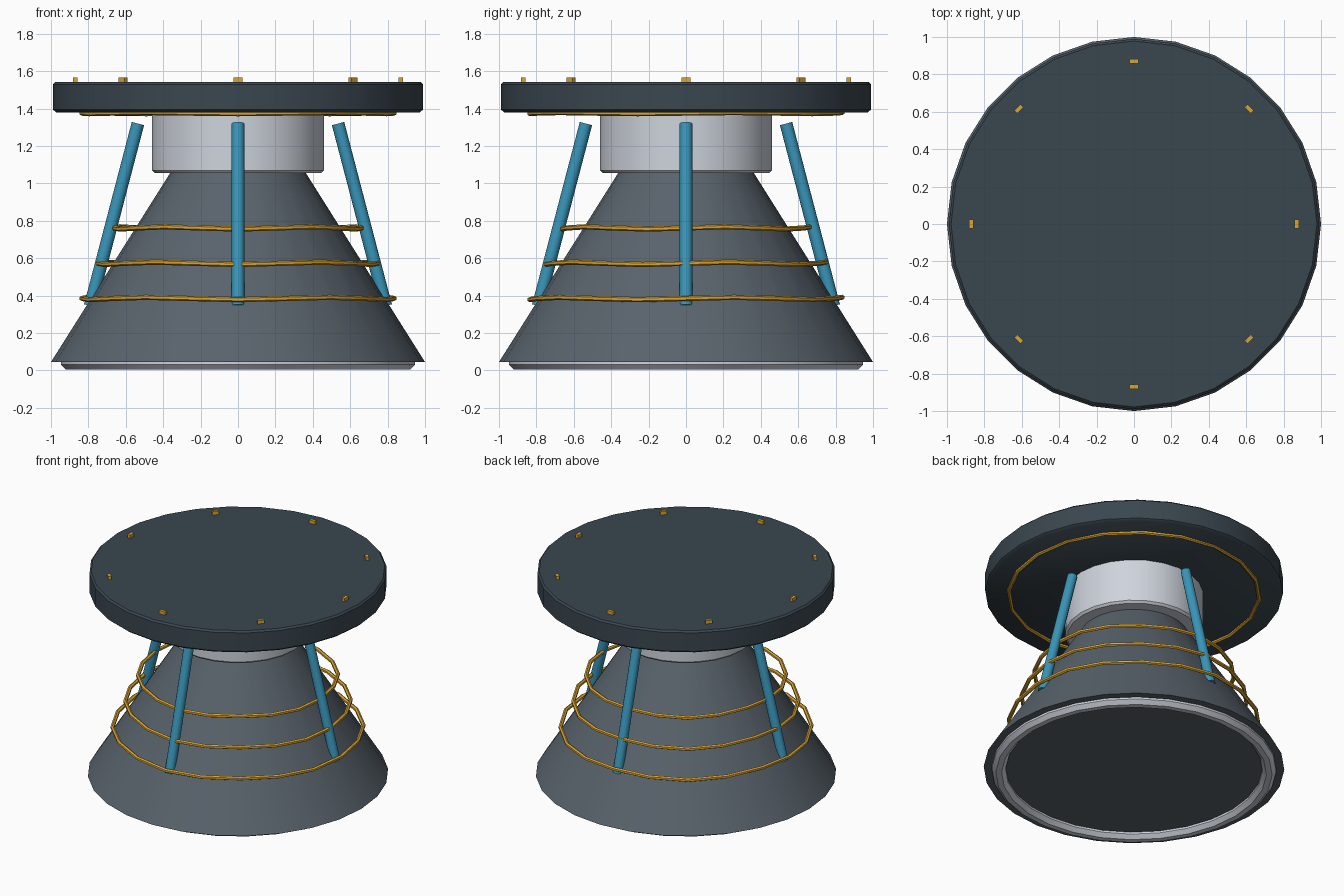
import bpy, bmesh
from math import sin, cos, pi, radians
from mathutils import Vector

if "Cube" in bpy.data.objects:
    bpy.data.objects.remove(bpy.data.objects["Cube"])


def material(name, rgb):
    m = bpy.data.materials.new(name)
    m.diffuse_color = (*rgb, 1)
    m.use_nodes = True
    m.node_tree.nodes["Principled BSDF"].inputs["Base Color"].default_value = m.diffuse_color
    return m


DARK = material("dark_slate", (0.042, 0.062, 0.078))
SLATE = material("slate", (0.10, 0.125, 0.15))
PALE = material("pale_grey", (0.62, 0.66, 0.72))
BLUE = material("blue", (0.04, 0.30, 0.48))
GOLD = material("gold", (0.70, 0.38, 0.035))


def finish(name, bm, mat, angle=None):
    bmesh.ops.recalc_face_normals(bm, faces=bm.faces)
    me = bpy.data.meshes.new(name)
    bm.to_mesh(me)
    bm.free()
    ob = bpy.data.objects.new(name, me)
    bpy.context.collection.objects.link(ob)
    me.materials.append(mat)
    if angle:
        bpy.ops.object.select_all(action='DESELECT')
        ob.select_set(True)
        bpy.context.view_layer.objects.active = ob
        bpy.ops.object.shade_smooth_by_angle(angle=radians(angle))
    return ob


def lathe(name, profile, sides, mat, angle=40):
    """Solid of revolution from (radius, z) points, capped at both ends."""
    bm = bmesh.new()
    rings = [[bm.verts.new((r * cos(2 * pi * i / sides), r * sin(2 * pi * i / sides), z))
              for i in range(sides)] for r, z in profile]
    for a, b in zip(rings, rings[1:]):
        for i in range(sides):
            j = (i + 1) % sides
            bm.faces.new((a[i], a[j], b[j], b[i]))
    bm.faces.new(rings[0])
    bm.faces.new(rings[-1])
    return finish(name, bm, mat, angle)


def hoop(name, radius, z, tube, mat, segs=20, minor=6, wave=0.0):
    """Low-poly torus, optionally with a slight vertical ripple."""
    bm = bmesh.new()
    rings = []
    for i in range(segs):
        a = 2 * pi * i / segs
        dz = wave * sin(5 * a)
        ring = []
        for k in range(minor):
            t = 2 * pi * (k + 0.5) / minor
            r = radius + tube * cos(t)
            ring.append(bm.verts.new((r * cos(a), r * sin(a), z + dz + tube * sin(t))))
        rings.append(ring)
    for i in range(segs):
        a, b = rings[i], rings[(i + 1) % segs]
        for k in range(minor):
            n = (k + 1) % minor
            bm.faces.new((a[k], b[k], b[n], a[n]))
    return finish(name, bm, mat, 40)


# Cone base, foot ring, collar and top disc
lathe("cone_base", [(1.0, 0.045), (0.36, 1.06)], 28, SLATE)
hoop("foot_ring", 0.90, 0.05, 0.05, PALE, segs=28, minor=8)
lathe("collar", [(0.445, 1.055), (0.46, 1.07), (0.46, 1.39)], 24, PALE)
lathe("top_disc", [(0.972, 1.38), (0.99, 1.395), (0.99, 1.53), (0.978, 1.542)], 28, DARK)

# Gold hoops around the cone and beneath the disc
for i, (r, z) in enumerate([(0.835, 0.385), (0.75, 0.573), (0.665, 0.762)]):
    hoop(f"cone_hoop_{i + 1}", r, z, 0.014, GOLD, wave=0.006)
hoop("disc_hoop", 0.835, 1.376, 0.014, GOLD, wave=0.003)

# Four leaning struts
for i in range(4):
    a = i * pi / 2
    d = Vector((cos(a), sin(a), 0))
    p, q = d * 0.79 + Vector((0, 0, 0.345)), d * 0.535 + Vector((0, 0, 1.32))
    bm = bmesh.new()
    bmesh.ops.create_cone(bm, cap_ends=True, segments=12, radius1=0.034,
                          radius2=0.034, depth=(q - p).length)
    bm.transform((q - p).to_track_quat('Z', 'Y').to_matrix().to_4x4())
    bmesh.ops.translate(bm, verts=bm.verts, vec=(p + q) / 2)
    finish(f"strut_{i + 1}", bm, BLUE, 40)

# Eight small studs on the disc
for i in range(8):
    bm = bmesh.new()
    bmesh.ops.create_cube(bm, size=1)
    bmesh.ops.scale(bm, verts=bm.verts, vec=(0.022, 0.046, 0.05))
    ob = finish(f"stud_{i + 1}", bm, GOLD)
    a = i * pi / 4
    ob.location = (0.87 * cos(a), 0.87 * sin(a), 1.541)
    ob.rotation_euler.z = a
